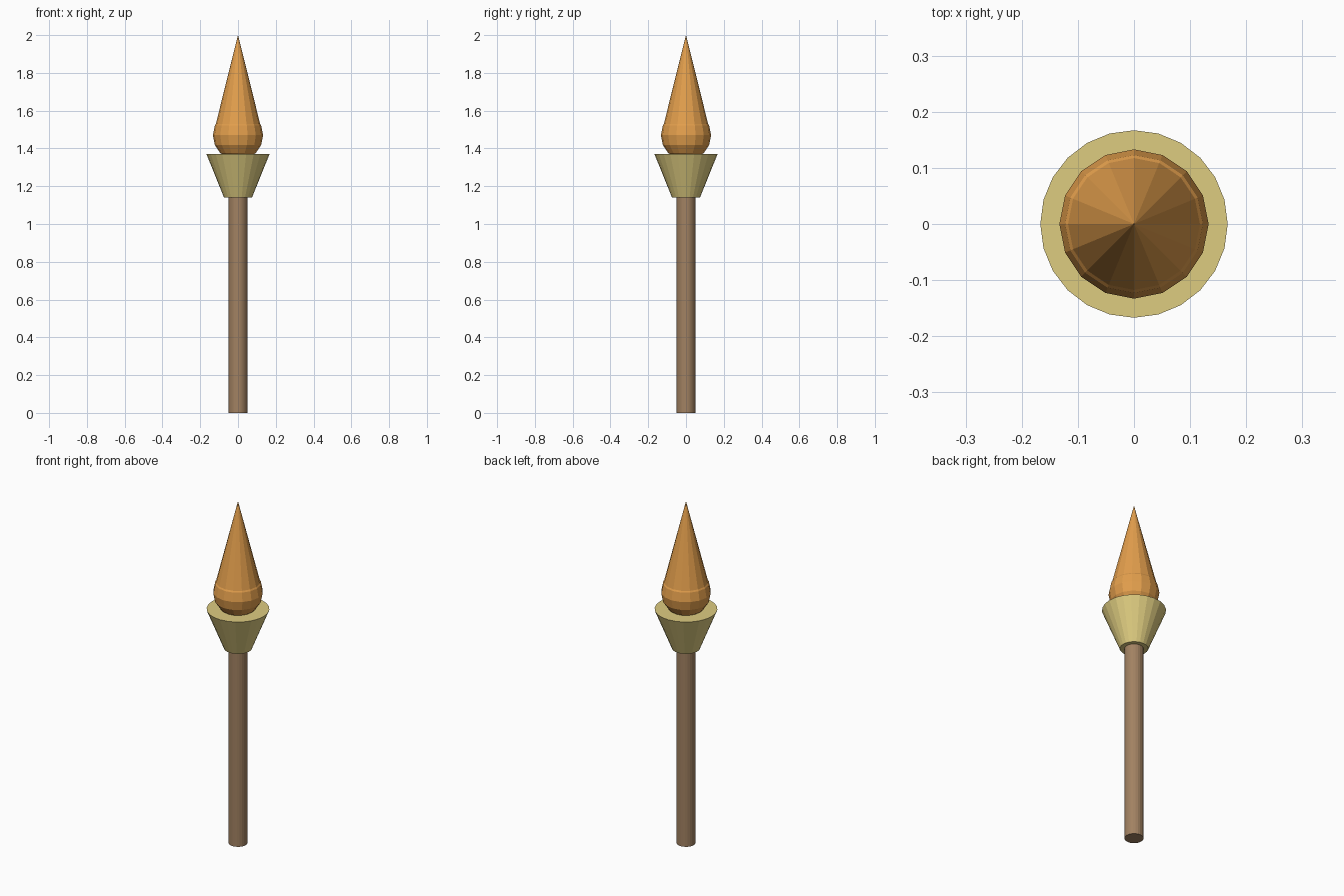
import bpy
import math

# Remove the default object
cube = bpy.data.objects.get("Cube")
if cube:
    bpy.data.objects.remove(cube, do_unlink=True)


def material(name, rgb):
    """Flat material from 0-255 display values, stored as linear."""
    linear = [((c / 255 + 0.055) / 1.055) ** 2.4 for c in rgb]
    mat = bpy.data.materials.new(name)
    mat.use_nodes = True
    mat.diffuse_color = (*linear, 1)
    mat.node_tree.nodes["Principled BSDF"].inputs["Base Color"].default_value = (*linear, 1)
    return mat


def finish(name, mat):
    obj = bpy.context.object
    obj.name = name
    obj.data.name = name
    obj.data.materials.append(mat)
    return obj


def tapered(name, sides, r_low, r_high, z_low, z_high, mat):
    """Upright flat-shaded cone or cylinder between two heights."""
    bpy.ops.mesh.primitive_cone_add(
        vertices=sides, radius1=r_low, radius2=r_high,
        depth=z_high - z_low, location=(0, 0, (z_low + z_high) / 2))
    return finish(name, mat)


wood = material("brown wood", (162, 130, 98))
brass = material("pale brass", (222, 204, 128))
flame = material("orange flame", (226, 158, 76))

# Handle and flared cup
tapered("handle", 24, 0.05, 0.05, 0, 1.16, wood)
tapered("cup", 24, 0.074, 0.167, 1.14, 1.37, brass)

# Flame: round base with a pointed tip rising from it
bpy.ops.mesh.primitive_uv_sphere_add(
    segments=16, ring_count=8, radius=0.133, location=(0, 0, 1.47))
finish("flame_base", flame)
tapered("flame_tip", 16, 0.131, 0, 1.475, 2, flame)
